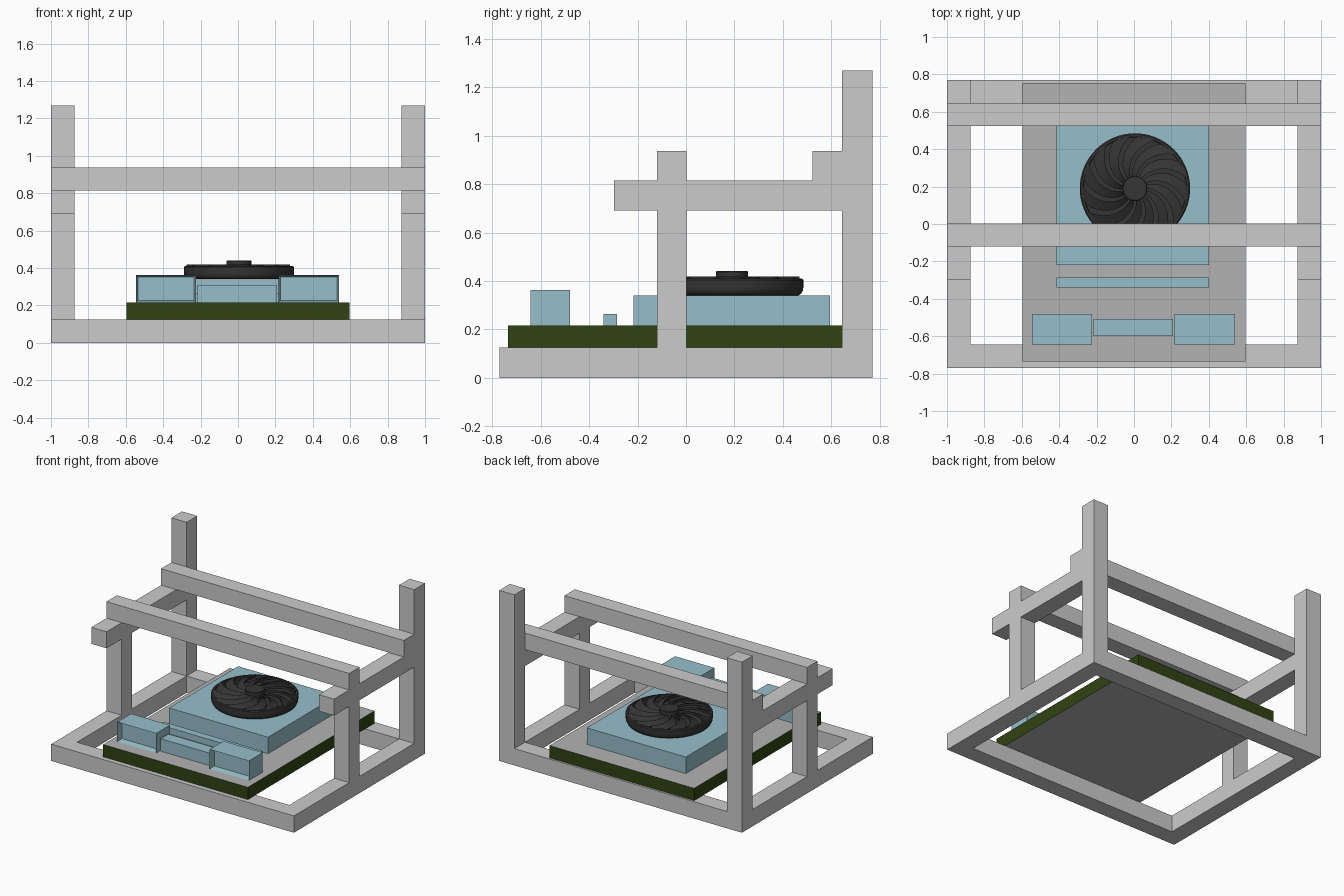
import bpy, bmesh
from math import sin, cos, pi, radians

if "Cube" in bpy.data.objects:
    bpy.data.objects.remove(bpy.data.objects["Cube"])


def material(name, rgb):
    m = bpy.data.materials.new(name)
    m.diffuse_color = (*rgb, 1)
    m.use_nodes = True
    m.node_tree.nodes["Principled BSDF"].inputs["Base Color"].default_value = m.diffuse_color
    return m


BLUE = material("pale_blue", (0.31, 0.52, 0.59))
GREEN = material("board_green", (0.03, 0.055, 0.006))
GREY = material("plain_grey", (0.45, 0.45, 0.45))
BLACK = material("fan_black", (0.035, 0.035, 0.035))


def finish(name, bm, mat=None):
    bmesh.ops.recalc_face_normals(bm, faces=bm.faces[:])
    me = bpy.data.meshes.new(name)
    bm.to_mesh(me)
    bm.free()
    ob = bpy.data.objects.new(name, me)
    bpy.context.collection.objects.link(ob)
    if mat:
        me.materials.append(mat)
    return ob


def box(name, x, y, z, mat=None, recess=None):
    """Box from ranges; recess=(border, depth) hollows the front face."""
    bm = bmesh.new()
    bmesh.ops.create_cube(bm, size=1)
    for v in bm.verts:
        v.co = [r[0] if c < 0 else r[1] for r, c in zip((x, y, z), v.co)]
    bm.normal_update()
    if recess:
        front = [f for f in bm.faces if f.normal.y < -0.9]
        bmesh.ops.inset_region(bm, faces=front, thickness=recess[0])
        bmesh.ops.translate(bm, verts=front[0].verts, vec=(0, recess[1], 0))
    return finish(name, bm, mat)


# Timber frame: paired side members
for side, s in (("left", -1), ("right", 1)):
    xr = (-1, -0.875) if s < 0 else (0.875, 1)
    box(side + "_base_rail", xr, (-0.645, 0.645), (0, 0.125))
    box(side + "_back_post", xr, (0.645, 0.77), (0.125, 1.27))
    box(side + "_middle_post", xr, (-0.12, 0.003), (0.125, 0.692))
    box(side + "_upper_rail", xr, (-0.298, 0.645), (0.692, 0.815))
# Cross beams
box("front_base_beam", (-1, 1), (-0.77, -0.645), (0, 0.125))
box("back_base_beam", (-1, 1), (0.645, 0.77), (0, 0.125))
box("front_cross_beam", (-1, 1), (-0.12, 0.003), (0.815, 0.938))
box("back_cross_beam", (-1, 1), (0.523, 0.645), (0.815, 0.938))

# Circuit board: grey faces, green edges
board = box("circuit_board", (-0.596, 0.596), (-0.735, 0.755), (0.125, 0.217), GREY)
board.data.materials.append(GREEN)
for p in board.data.polygons:
    p.material_index = 0 if abs(p.normal.z) > 0.5 else 1

# Parts on the board
box("heat_block", (-0.415, 0.4), (-0.218, 0.595), (0.217, 0.34), BLUE)
box("slot_strip", (-0.415, 0.4), (-0.34, -0.285), (0.217, 0.263), BLUE)
box("left_port", (-0.545, -0.225), (-0.643, -0.48), (0.217, 0.363), BLUE, (0.014, 0.04))
box("right_port", (0.217, 0.54), (-0.643, -0.48), (0.217, 0.363), BLUE, (0.014, 0.04))
box("middle_port", (-0.217, 0.208), (-0.6, -0.508), (0.217, 0.31), BLUE)

# Fan
CX, CY = 0.005, 0.19


def lathe(name, profile, n=64):
    bm = bmesh.new()
    vs = [bm.verts.new((CX + r, CY, z)) for r, z in profile]
    es = [bm.edges.new(p) for p in zip(vs, vs[1:])]
    bmesh.ops.spin(bm, geom=vs + es, cent=(CX, CY, 0), axis=(0, 0, 1),
                   angle=2 * pi, steps=n)
    bmesh.ops.remove_doubles(bm, verts=bm.verts[:], dist=1e-5)
    ob = finish(name, bm, BLACK)
    bpy.context.view_layer.objects.active = ob
    ob.select_set(True)
    bpy.ops.object.shade_smooth_by_angle(angle=radians(35))
    ob.select_set(False)


# Rim with a rounded lower edge, and a floor
lathe("fan_rim", [(0, 0.341), (0.275, 0.341), (0.286, 0.348), (0.293, 0.36), (0.295, 0.375),
                  (0.295, 0.405), (0.288, 0.411), (0.276, 0.411), (0.274, 0.36), (0, 0.36)])
lathe("fan_hub", [(0, 0.355), (0.066, 0.355), (0.066, 0.438), (0.063, 0.441), (0, 0.441)])

# Swept blades: each a curved, tilted slab
BLADES, STEPS = 13, 8
bm = bmesh.new()
for b in range(BLADES):
    rows = []
    for i in range(STEPS + 1):
        t = i / STEPS
        r = 0.06 + 0.22 * t
        a = 2 * pi * b / BLADES - 0.75 * t ** 1.3
        w = 2 * pi / BLADES * 0.68
        rows.append([bm.verts.new((CX + r * cos(a + da), CY + r * sin(a + da), z))
                     for da, z in ((0, 0.418), (w, 0.395), (w, 0.383), (0, 0.400))])
    for p, q in zip(rows, rows[1:]):
        for k in range(4):
            bm.faces.new((p[k], p[(k + 1) % 4], q[(k + 1) % 4], q[k]))
    bm.faces.new(rows[0])
    bm.faces.new(rows[-1])
finish("fan_blades", bm, BLACK)
